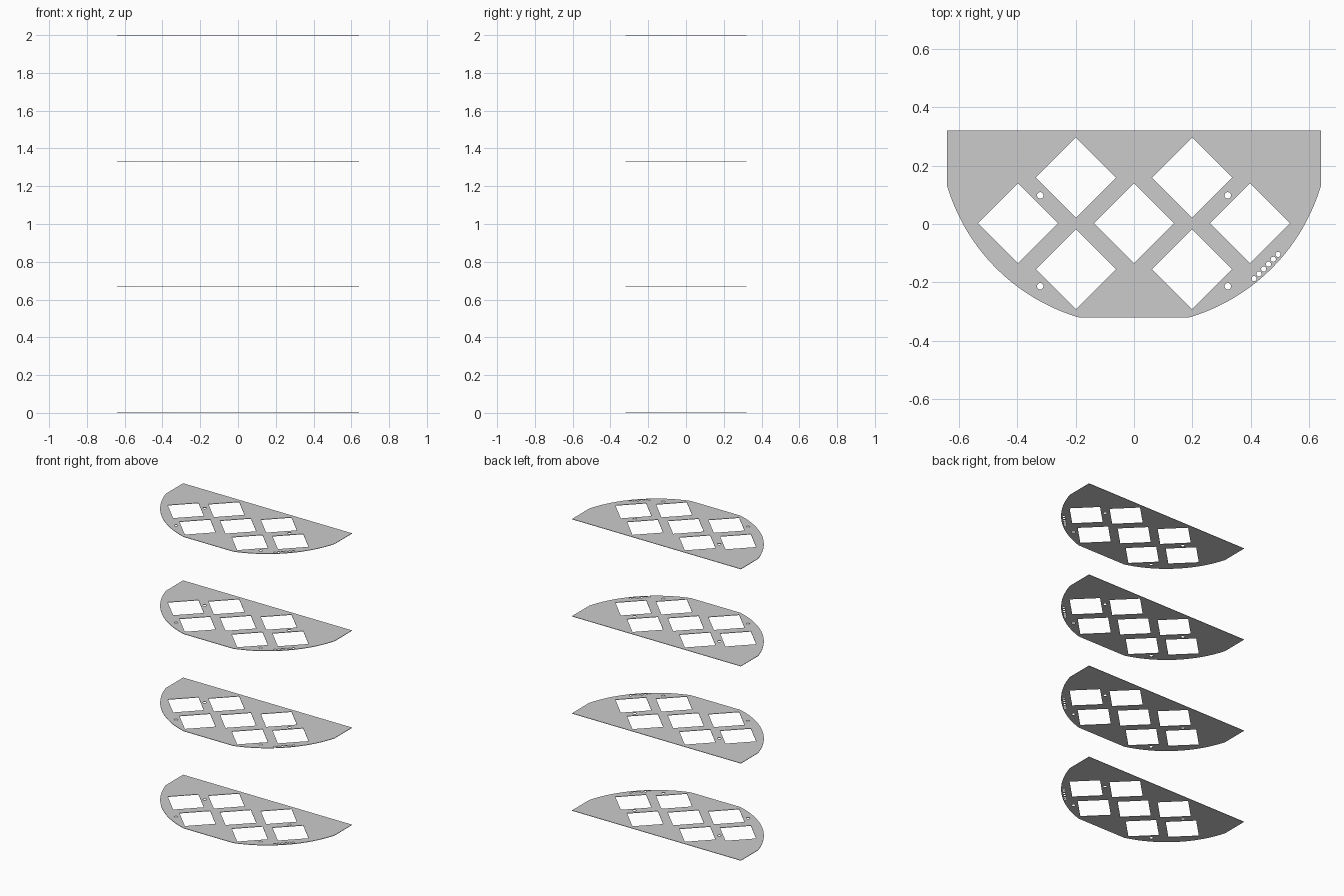
import bpy, bmesh, math

if "Cube" in bpy.data.objects:
    bpy.data.objects.remove(bpy.data.objects["Cube"])

T = 0.003            # plate thickness
R, CY = 0.667, 0.32  # rounded edge: radius and centre height
HX = 0.64            # half width


def ring(cx, cy, r, n):
    return [(cx + r * math.cos(2 * math.pi * i / n),
             cy + r * math.sin(2 * math.pi * i / n)) for i in range(n)]


# Outline: straight back and clipped sides, two arcs, flat front
a0 = -math.acos(HX / R)
a1 = -math.asin(HX / R)
N = 20
arc = [(R * math.cos(a0 + (a1 - a0) * i / N),
        CY + R * math.sin(a0 + (a1 - a0) * i / N)) for i in range(N + 1)]
outline = [(HX, CY)] + arc + [(-x, y) for x, y in reversed(arc)] + [(-HX, CY)]
loops = [outline]

# Seven diamond windows
for ix, iy in ((-2, 0), (0, 0), (2, 0), (-1, 1), (1, 1), (-1, -1), (1, -1)):
    loops.append(ring(ix * 0.1985, 0.002 + iy * 0.157, 0.137, 4))

# Four mounting holes
for x in (-0.321, 0.321):
    for y in (0.098, -0.213):
        loops.append(ring(x, y, 0.011, 24))

# Row of six small holes along the right edge
for i in range(6):
    t = i / 5
    loops.append(ring(0.411 + 0.082 * t, -0.187 + 0.083 * t, 0.0088, 20))

# Filled flat curve, extruded and turned into a mesh
curve = bpy.data.curves.new("plate_profile", 'CURVE')
curve.dimensions = '2D'
curve.fill_mode = 'BOTH'
curve.extrude = T / 2
for pts in loops:
    s = curve.splines.new('POLY')
    s.points.add(len(pts) - 1)
    for p, (x, y) in zip(s.points, pts):
        p.co = (x, y, 0, 1)
    s.use_cyclic_u = True
helper = bpy.data.objects.new("plate_profile", curve)
bpy.context.collection.objects.link(helper)
deps = bpy.context.evaluated_depsgraph_get()
mesh = bpy.data.meshes.new_from_object(helper.evaluated_get(deps))
bpy.data.objects.remove(helper)

bm = bmesh.new()
bm.from_mesh(mesh)
bmesh.ops.remove_doubles(bm, verts=bm.verts, dist=1e-5)
bmesh.ops.recalc_face_normals(bm, faces=bm.faces)
for f in bm.faces:
    f.smooth = False
bm.to_mesh(mesh)
bm.free()
mesh.name = "shelf_plate"

# Four evenly stacked plates
for k in range(4):
    ob = bpy.data.objects.new(f"shelf_plate_{k + 1}", mesh)
    ob.location.z = T / 2 + k * (2 - T) / 3
    bpy.context.collection.objects.link(ob)
